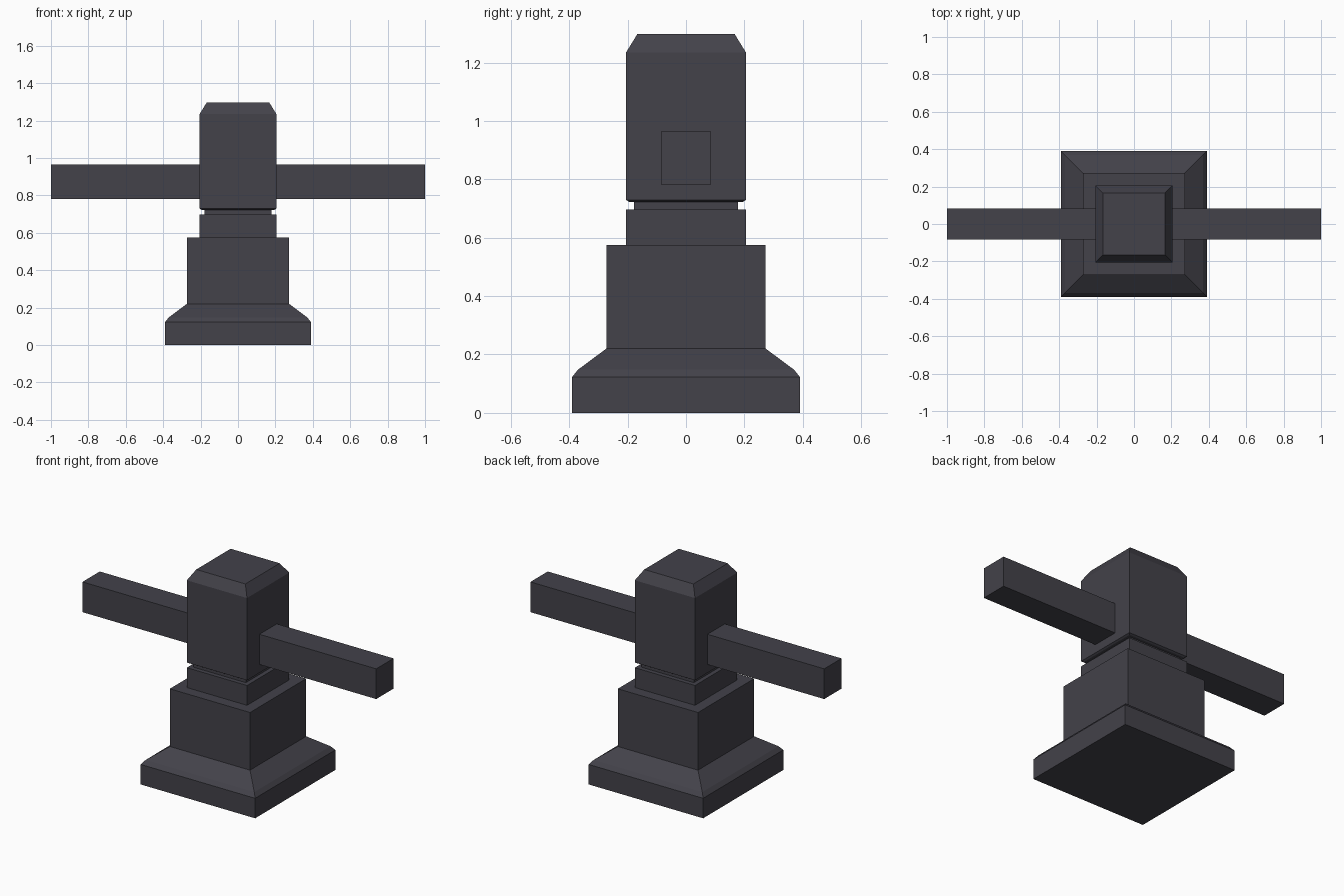
import bpy, bmesh

if "Cube" in bpy.data.objects:
    bpy.data.objects.remove(bpy.data.objects["Cube"])

# One dark slate colour for the whole model
slate = bpy.data.materials.new("dark_slate")
slate.diffuse_color = (0.056, 0.054, 0.068, 1)
slate.use_nodes = True
slate.node_tree.nodes["Principled BSDF"].inputs["Base Color"].default_value = slate.diffuse_color


def make_object(name, bm):
    bmesh.ops.recalc_face_normals(bm, faces=bm.faces)
    mesh = bpy.data.meshes.new(name)
    bm.to_mesh(mesh)
    bm.free()
    mesh.materials.append(slate)
    obj = bpy.data.objects.new(name, mesh)
    bpy.context.collection.objects.link(obj)
    return obj


def square_stack(name, profile):
    """Closed square solid through (half width, height) levels."""
    bm = bmesh.new()
    rings = [[bm.verts.new((sx * h, sy * h, z))
              for sx, sy in ((-1, -1), (1, -1), (1, 1), (-1, 1))]
             for h, z in profile]
    bm.faces.new(rings[0])
    bm.faces.new(rings[-1])
    for low, high in zip(rings, rings[1:]):
        for i in range(4):
            j = (i + 1) % 4
            bm.faces.new((low[i], low[j], high[j], high[i]))
    return make_object(name, bm)


# Pedestal: sloped foot, block, upper step and recessed neck
square_stack("foot", [(0.39, 0), (0.39, 0.123), (0.37, 0.148), (0.273, 0.22)])
square_stack("body_block", [(0.273, 0.22), (0.273, 0.575)])
square_stack("upper_step", [(0.205, 0.575), (0.205, 0.697)])
square_stack("neck", [(0.178, 0.697), (0.178, 0.725)])

# Head with a chamfered top and a slight bevel underneath
square_stack("head", [(0.195, 0.723), (0.205, 0.729), (0.205, 1.235), (0.167, 1.297)])

# Side arms
for side, name in ((-1, "left_arm"), (1, "right_arm")):
    bm = bmesh.new()
    bmesh.ops.create_cube(bm, size=1)
    for v in bm.verts:
        v.co.x = side * (0.6 + v.co.x * 0.8)
        v.co.y = v.co.y * 0.168
        v.co.z = 0.873 + v.co.z * 0.186
    make_object(name, bm)
